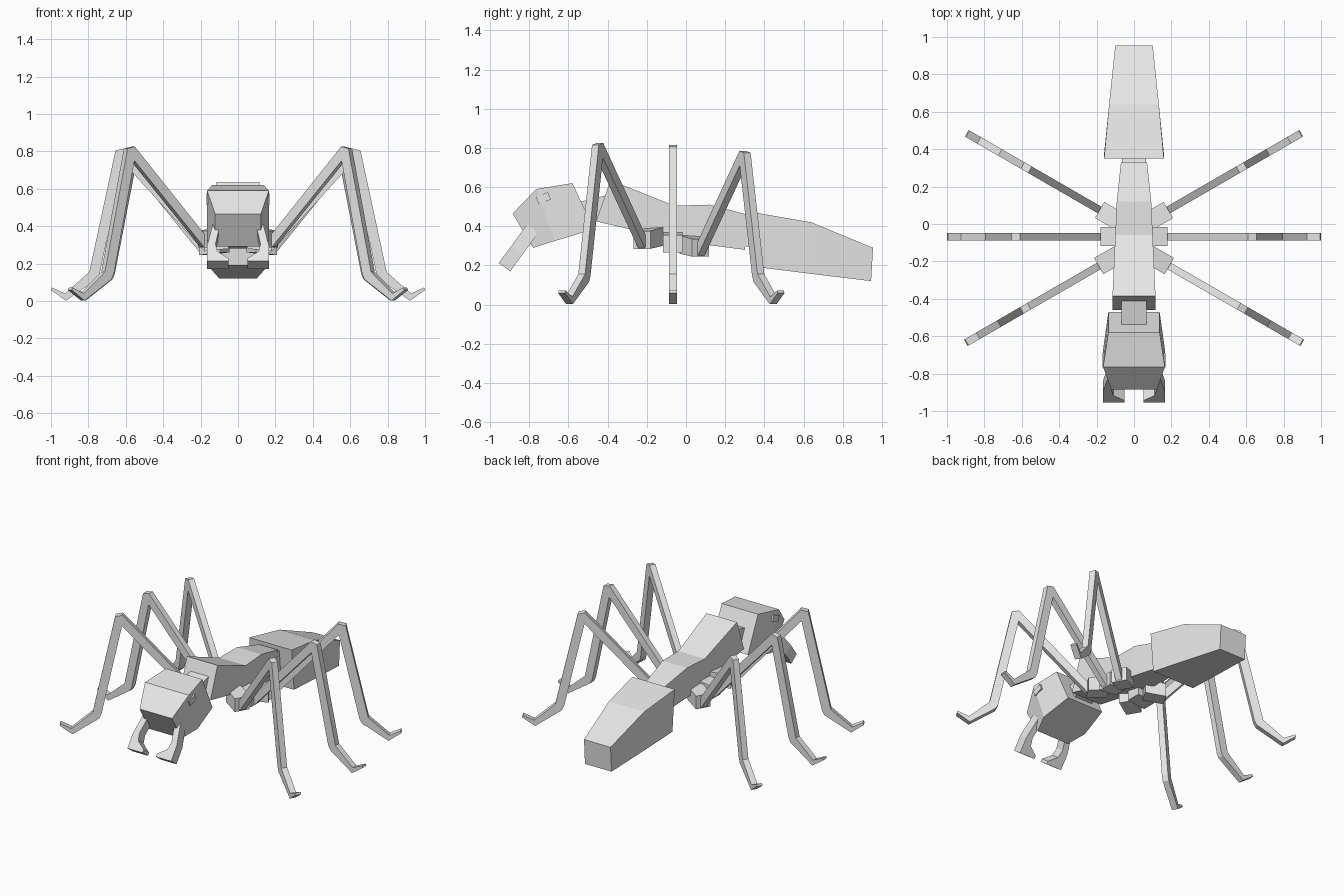
import bpy, math
from mathutils import Vector, Matrix

if "Cube" in bpy.data.objects:
    bpy.data.objects.remove(bpy.data.objects["Cube"])

grey = bpy.data.materials.new("light_grey")
grey.diffuse_color = (0.8, 0.8, 0.8, 1)
grey.use_nodes = True
grey.node_tree.nodes["Principled BSDF"].inputs["Base Color"].default_value = grey.diffuse_color


def add_mesh(name, verts, faces):
    mesh = bpy.data.meshes.new(name)
    mesh.from_pydata(verts, [], faces)
    mesh.materials.append(grey)
    obj = bpy.data.objects.new(name, mesh)
    bpy.context.collection.objects.link(obj)
    # consistent outward normals
    import bmesh
    bm = bmesh.new()
    bm.from_mesh(mesh)
    bmesh.ops.recalc_face_normals(bm, faces=bm.faces)
    bm.to_mesh(mesh)
    bm.free()
    return obj


def loft(name, sections):
    """Four-sided body; each section is (top y, top z, bottom y, bottom z, half width)."""
    verts, faces = [], []
    for ty, tz, by, bz, w in sections:
        verts += [(-w, ty, tz), (w, ty, tz), (w, by, bz), (-w, by, bz)]
    for s in range(len(sections) - 1):
        for k in range(4):
            a, b = 4 * s + k, 4 * s + (k + 1) % 4
            faces.append((a, b, b + 4, a + 4))
    n = len(verts)
    faces += [(3, 2, 1, 0), (n - 4, n - 3, n - 2, n - 1)]
    return add_mesh(name, verts, faces)


def prism(name, outline, u, v, w, origin, half):
    """Outline in the u, v plane, thickened by half both ways along w."""
    u, v, w, o = Vector(u), Vector(v), Vector(w), Vector(origin)
    n = len(outline)
    verts = [o + u * a + v * b + w * s * half for s in (-1, 1) for a, b in outline]
    faces = [tuple(range(n)), tuple(range(n, 2 * n))]
    faces += [(i, (i + 1) % n, (i + 1) % n + n, i + n) for i in range(n)]
    return add_mesh(name, verts, faces)


# Body
loft("abdomen", [(0.35, 0.47, 0.375, 0.19, 0.16),
                 (0.64, 0.42, 0.64, 0.157, 0.133),
                 (0.955, 0.29, 0.945, 0.12, 0.10)])
loft("waist", [(0.28, 0.45, 0.28, 0.30, 0.065), (0.39, 0.43, 0.39, 0.29, 0.065)])
loft("thorax", [(-0.385, 0.635, -0.46, 0.425, 0.115),
                (-0.06, 0.505, -0.18, 0.36, 0.10),
                (0.12, 0.51, 0.07, 0.31, 0.092),
                (0.33, 0.455, 0.30, 0.28, 0.07)])
loft("neck", [(-0.38, 0.565, -0.38, 0.45, 0.068), (-0.56, 0.52, -0.53, 0.42, 0.068)])
loft("head", [(-0.58, 0.62, -0.47, 0.385, 0.137),
              (-0.765, 0.59, -0.67, 0.325, 0.165),
              (-0.885, 0.465, -0.78, 0.29, 0.122)])

# Mandibles and eyes
down = Vector((0, -0.59, -0.81)).normalized()
across = Vector((0, -0.81, 0.59)).normalized()
hook = [(0.095, -0.03), (0.135, -0.03), (0.165, 0.11), (0.165, 0.215),
        (0.05, 0.215), (0.05, 0.195), (0.11, 0.15), (0.12, 0.10)]
eye = [(-0.033, -0.02), (0.033, -0.02), (0.033, 0.02), (-0.033, 0.02)]
tilt = math.radians(22)
for side, label in ((1, "right"), (-1, "left")):
    prism("mandible_" + label, hook, (side, 0, 0), down, across,
          (0, -0.80, 0.365), 0.036)
    prism("eye_" + label, eye, (0, math.cos(tilt), math.sin(tilt)),
          (0, -math.sin(tilt), math.cos(tilt)), (1, 0, 0),
          (side * 0.15, -0.728, 0.543), 0.019)

# Legs: hip x, hip y, turn in degrees, hip lift, knee lift
legs = {"front": (0.18, -0.22, -30, 0.02, 0.005),
        "middle": (0.17, -0.067, 0, 0.0, -0.005),
        "rear": (0.175, 0.07, 30, -0.02, -0.035)}
coxa = [(-0.12, 0.0), (0.01, -0.015), (0.01, 0.075), (-0.12, 0.095)]
for pos, (hx, hy, turn, hip, knee) in legs.items():
    limb = [(-0.02, 0.305 + hip), (0.44, 0.82 + knee), (0.485, 0.81 + knee),
            (0.625, 0.155), (0.755, 0.04), (0.825, 0.072), (0.83, 0.058),
            (0.75, 0.002), (0.585, 0.115), (0.57, 0.145),
            (0.443, 0.745 + knee), (0.015, 0.27 + hip)]
    c, s = math.cos(math.radians(turn)), math.sin(math.radians(turn))
    for side, label in ((1, "right"), (-1, "left")):
        out, wide = (side * c, s, 0), (-side * s, c, 0)
        prism(f"{pos}_leg_{label}", limb, out, (0, 0, 1), wide, (side * hx, hy, 0), 0.02)
        prism(f"{pos}_coxa_{label}", coxa, out, (0, 0, 1), wide,
              (side * hx, hy, 0.28 + hip), 0.05)
